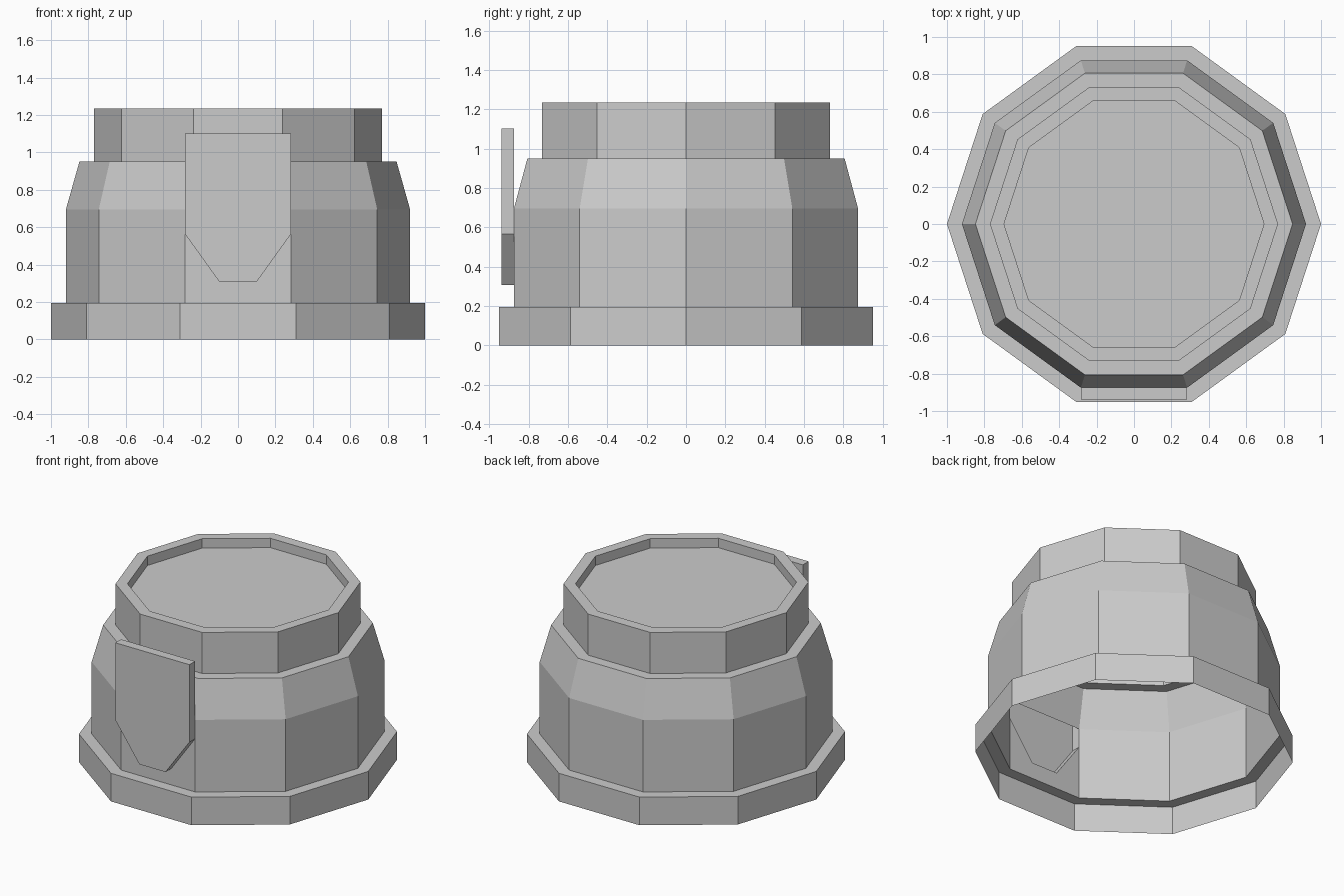
import bpy, bmesh
from math import cos, sin, radians

if "Cube" in bpy.data.objects:
    bpy.data.objects.remove(bpy.data.objects["Cube"])

SIDES = 10


def finish(name, bm, flip_fix=True):
    if flip_fix:
        bmesh.ops.recalc_face_normals(bm, faces=bm.faces[:])
    mesh = bpy.data.meshes.new(name)
    bm.to_mesh(mesh)
    bm.free()
    obj = bpy.data.objects.new(name, mesh)
    bpy.context.collection.objects.link(obj)
    return obj


# Hollow stepped shell, open underneath: (radius, height) from bottom to top
profile = [(1, 0), (1, 0.195), (0.92, 0.195), (0.92, 0.695), (0.848, 0.95),
           (0.77, 0.95), (0.77, 1.235), (0.695, 1.235), (0.695, 1.17)]
WALL = 2      # profile step of the straight wall
FRONT = 7     # side facing -y

bm = bmesh.new()
rings = [[bm.verts.new((r * cos(radians(36 * k)), r * sin(radians(36 * k)), z))
          for k in range(SIDES)] for r, z in profile]
for i in range(len(rings) - 1):
    for k in range(SIDES):
        if (i, k) == (WALL, FRONT):
            continue
        n = (k + 1) % SIDES
        bm.faces.new((rings[i][k], rings[i][n], rings[i + 1][n], rings[i + 1][k]))
# Recessed lid
bm.faces.new(rings[-1])

# Front wall below the tab: the tab is raised out of this panel
half = 0.92 * cos(radians(72))
wall_y = -0.92 * cos(radians(18))
notch = [(half, 0.565), (0.1, 0.308), (-0.1, 0.308), (-half, 0.565)]
bm.faces.new([rings[WALL][FRONT], rings[WALL][FRONT + 1]]
             + [bm.verts.new((x, wall_y, z)) for x, z in notch])
finish("stepped_housing", bm, False)

# Front tab: hollow against the wall, closed at the back where it stands free
outline = [(half, 1.102), (half, 0.695)] + notch + [(-half, 0.695), (-half, 1.102)]
bm = bmesh.new()
back = [bm.verts.new((x, wall_y, z)) for x, z in outline]
front = [bm.verts.new((x, -0.938, z)) for x, z in outline]
bm.faces.new(front)
for i in range(len(outline)):
    j = (i + 1) % len(outline)
    bm.faces.new((back[i], back[j], front[j], front[i]))
bm.faces.new((back[0], back[1], back[-2], back[-1]))
finish("front_tab", bm)
